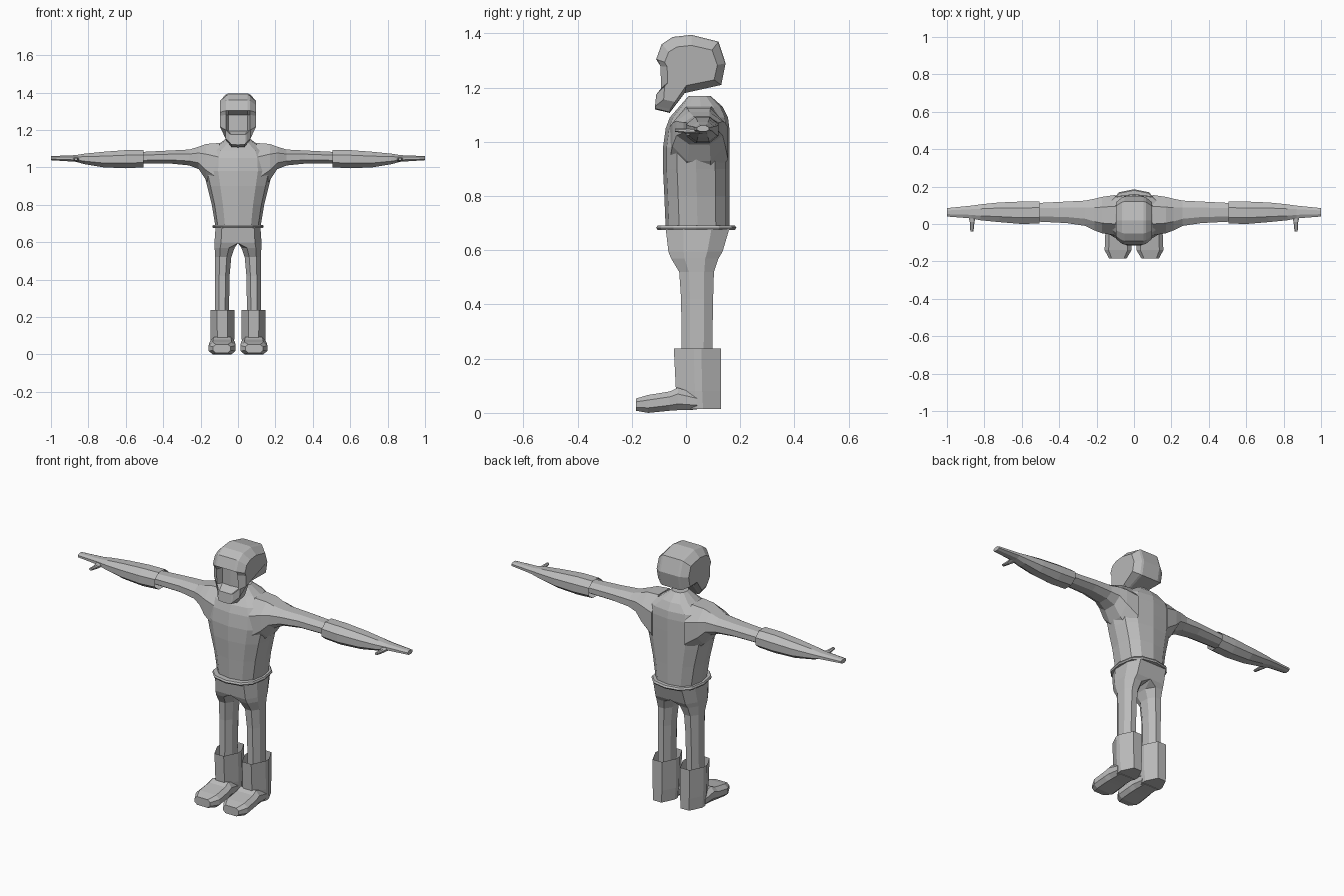
import bpy
import bmesh
from math import sin, cos, pi

UNIT = 0.01  # all part sizes below are in hundredths

cube = bpy.data.objects.get("Cube")
if cube:
    bpy.data.objects.remove(cube, do_unlink=True)

GREY = (0.5, 0.5, 0.5, 1)
material = bpy.data.materials.new("plain grey")
material.use_nodes = True
material.diffuse_color = GREY
material.node_tree.nodes["Principled BSDF"].inputs["Base Color"].default_value = GREY


def octagon(low_a, high_a, low_b, high_b, cut_low=0.28, cut_high=0.28, cut_b=0.28):
    """Chamfered box outline in a plane; each end of the a axis has its own chamfer."""
    width, height = high_a - low_a, high_b - low_b
    inner, outer = low_a + cut_low * width, high_a - cut_high * width
    drop = cut_b * height
    drop_in = drop if cut_low else 0
    return [(inner, low_b), (outer, low_b), (high_a, low_b + drop), (high_a, high_b - drop),
            (outer, high_b), (inner, high_b), (low_a, high_b - drop_in), (low_a, low_b + drop_in)]


def oval(half_width, front, back, count=12):
    """Rounded outline, fuller than an ellipse."""
    middle, depth = (front + back) / 2, (back - front) / 2
    soft = lambda v: abs(v) ** 0.8 * (1 if v > 0 else -1)
    return [(half_width * soft(sin(2 * pi * i / count)),
             middle + depth * soft(cos(2 * pi * i / count))) for i in range(count)]


def along(axis, sections):
    """Place flat outlines at positions along one axis."""
    place = {"x": lambda t, a, b: (t, a, b),
             "y": lambda t, a, b: (a, t, b),
             "z": lambda t, a, b: (a, b, t)}[axis]
    return [[place(t, a, b) for a, b in outline] for t, outline in sections]


def loft(name, rings, cap_first=True, cap_last=True, mirrored=False):
    """Skin a row of matching rings."""
    bm = bmesh.new()
    loops = [[bm.verts.new([c * UNIT for c in point]) for point in ring] for ring in rings]
    for lower, upper in zip(loops, loops[1:]):
        for i in range(len(lower)):
            j = (i + 1) % len(lower)
            bm.faces.new((lower[i], lower[j], upper[j], upper[i]))
    if cap_first:
        bm.faces.new(loops[0][::-1])
    if cap_last:
        bm.faces.new(loops[-1])
    bmesh.ops.remove_doubles(bm, verts=bm.verts, dist=0.0001)
    bmesh.ops.recalc_face_normals(bm, faces=bm.faces)
    mesh = bpy.data.meshes.new(name)
    bm.to_mesh(mesh)
    bm.free()
    mesh.materials.append(material)
    obj = bpy.data.objects.new(name, mesh)
    bpy.context.collection.objects.link(obj)
    if mirrored:
        obj.modifiers.new("mirror", "MIRROR").use_axis[0] = True
    return obj


# Torso, tapering to the waist and closing at the neck
loft("torso", along("z", [
    (68, oval(12, -7.5, 16)),
    (80, oval(14, -8, 16)),
    (90, oval(16.5, -8.5, 16)),
    (98, oval(18.5, -8.5, 16)),
    (105, oval(18, -7.5, 16)),
    (109, oval(16, -6, 15.5)),
    (113, oval(9.5, -2.5, 13.5)),
    (117, oval(4, 1, 9)),
]))

# Belt, a thin flange round the waist
loft("belt", along("z", [
    (67.5, oval(13.4, -10.5, 18)),
    (68.3, oval(13.8, -11, 18.6)),
    (69.2, oval(13.4, -10.5, 18)),
]))

# Sleeves, blending out of the shoulders
loft("sleeve", along("x", [
    (10, octagon(-6, 15.5, 86, 113)),
    (17, octagon(-5, 14.5, 93, 112.5)),
    (21, octagon(-3.5, 13.5, 99, 111)),
    (26, octagon(-1, 12.5, 101, 109.5)),
    (36, octagon(0.5, 12, 102, 109)),
    (56, octagon(1.5, 11, 102, 108)),
]), mirrored=True)

# Gauntlets with an open cuff, flattening into the hands
loft("gauntlet", along("x", [
    (50.5, octagon(0.3, 12, 100, 109.3)),
    (60, octagon(0, 12, 99.5, 109.2)),
    (72, octagon(1, 11.5, 100, 108.3)),
    (82, octagon(2, 10.5, 101.7, 107.3)),
    (87, octagon(3, 9.8, 103, 106.5)),
    (100, octagon(4, 8.5, 103.8, 106)),
]), cap_first=False, mirrored=True)

# Thumbs pointing forward
loft("thumb", along("y", [
    (6, octagon(84, 89, 103, 105.5)),
    (1, octagon(85.3, 87.8, 103, 105)),
    (-4, octagon(85.8, 87.5, 103.7, 105)),
]), mirrored=True)

# Trousers: flat inner edge at the hips, separate legs below
loft("trouser_leg", along("z", [
    (68, octagon(0, 12, -7.5, 16, cut_low=0)),
    (59.5, octagon(0, 12.6, -6.5, 13.5, cut_low=0)),
    (57, octagon(1.8, 12.5, -5.5, 12)),
    (52, octagon(3.6, 12.2, -2.5, 10.3)),
    (42, octagon(4.5, 12.2, -1.8, 10)),
    (12, octagon(5, 12.4, -1.5, 9.5)),
]), mirrored=True)

# Boots: open-topped shaft and a low blocky foot
loft("boot_shaft", along("z", [
    (23.8, octagon(2, 14.7, -4.5, 13, cut_b=0.42)),
    (8, octagon(2, 14.6, -3.7, 13, cut_b=0.42)),
    (1.5, octagon(2.5, 14.2, -3, 13, cut_b=0.42)),
]), cap_first=False, mirrored=True)
loft("boot_foot", along("y", [
    (4, octagon(2.2, 14.6, 1.2, 7, 0.15, 0.15)),
    (-3, octagon(1.8, 15, 1, 9.3, 0.15, 0.15)),
    (-6, octagon(1.5, 15.4, 0.8, 7.9, 0.15, 0.15)),
    (-14, octagon(1.3, 15.7, 0, 6.6, 0.15, 0.15)),
    (-18.5, octagon(4, 13.3, 0.8, 5.3, 0.15, 0.15)),
]), mirrored=True)

# Helmet: side profile skinned across, with a recessed face above a chin guard
PROFILE = [(2, 139.5), (-5, 138.7), (-9, 136), (-11, 130.5), (-9.8, 128), (-9.5, 119.5),
           (-11, 117.5), (-11.5, 112), (-6, 110.7), (-0.5, 118), (13, 121),
           (14.6, 129), (12, 137)]
FACE = (4, 5)  # profile points that sink back to form the face


def helmet_ring(x, squeeze=0.0, lift=0.0, face=None):
    ring = []
    for i, (y, z) in enumerate(PROFILE):
        if face is not None and i in FACE:
            y = face
        narrow = 0.7 if z < 119 else 1
        z += lift if z < 114 else 0
        ring.append((x * narrow, y + (2 - y) * squeeze, z + (127 - z) * squeeze * 1.3))
    return ring


half = [helmet_ring(9.7, 0.24, -1.5), helmet_ring(6.4, 0.03, 0.8), helmet_ring(5.2, 0, 0.3, -6)]
other = [[(-x, y, z) for x, y, z in ring] for ring in reversed(half)]
loft("helmet", half + [helmet_ring(0, face=-6.5)] + other)
